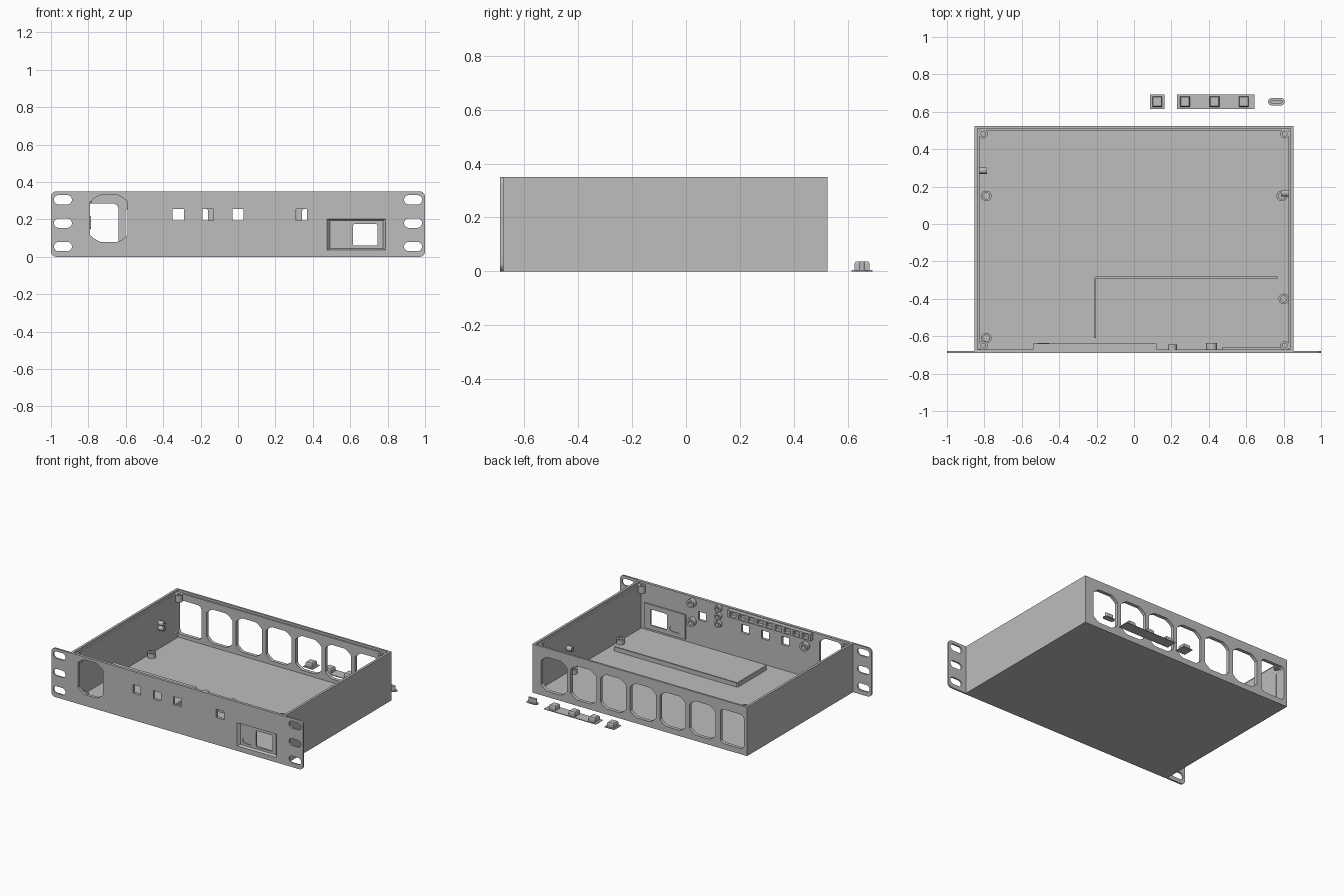
import bpy, bmesh, math

if "Cube" in bpy.data.objects:
    bpy.data.objects.remove(bpy.data.objects["Cube"])

GREY = bpy.data.materials.new("plain grey")
GREY.diffuse_color = (0.51, 0.51, 0.51, 1)
GREY.use_nodes = True
GREY.node_tree.nodes["Principled BSDF"].inputs["Base Color"].default_value = GREY.diffuse_color


def finish(bm, name):
    bmesh.ops.recalc_face_normals(bm, faces=bm.faces)
    me = bpy.data.meshes.new(name)
    bm.to_mesh(me)
    bm.free()
    ob = bpy.data.objects.new(name, me)
    bpy.context.collection.objects.link(ob)
    me.materials.append(GREY)
    return ob


def prism(bm, pts, a, b, axis="y", scale_b=1.0):
    """Extrude a 2D outline from a to b along an axis (scale_b tapers the end)."""
    cx = sum(p[0] for p in pts) / len(pts)
    cy = sum(p[1] for p in pts) / len(pts)
    place = {"x": lambda u, v, w: (w, u, v), "y": lambda u, v, w: (u, w, v),
             "z": lambda u, v, w: (u, v, w)}[axis]
    lo = [bm.verts.new(place(u, v, a)) for u, v in pts]
    hi = [bm.verts.new(place(cx + (u - cx) * scale_b, cy + (v - cy) * scale_b, b)) for u, v in pts]
    n = len(pts)
    bm.faces.new(lo)
    bm.faces.new(hi[::-1])
    for i in range(n):
        bm.faces.new((lo[i], hi[i], hi[(i + 1) % n], lo[(i + 1) % n]))


def rect(u0, u1, v0, v1):
    return [(u0, v0), (u1, v0), (u1, v1), (u0, v1)]


def rounded(u0, u1, v0, v1, r, seg=6):
    pts = []
    for cu, cv, s in ((u1 - r, v1 - r, 0), (u0 + r, v1 - r, 1), (u0 + r, v0 + r, 2), (u1 - r, v0 + r, 3)):
        for i in range(seg + 1):
            t = (s + i / seg) * math.pi / 2
            pts.append((cu + r * math.cos(t), cv + r * math.sin(t)))
    return [p for i, p in enumerate(pts) if math.dist(p, pts[i - 1]) > 1e-5]


def circle(u, v, r, n=20):
    return [(u + r * math.cos(i * math.tau / n), v + r * math.sin(i * math.tau / n)) for i in range(n)]


def fan_shape(u, v, w, h, r=0.133):
    """Circle with its four sides cut flat."""
    a, b = w / 2, h / 2
    pts = []
    t1, t2 = math.acos(a / r), math.asin(b / r)
    for q in range(4):
        for i in range(7):
            k = i if q % 2 == 0 else 6 - i
            t = t1 + (t2 - t1) * k / 6
            su, sv = ((1, 1), (-1, 1), (-1, -1), (1, -1))[q]
            pts.append((u + su * r * math.cos(t), v + sv * r * math.sin(t)))
    return pts


def cut(ob, *prisms):
    bm = bmesh.new()
    for p in prisms:
        prism(bm, *p)
    tool = finish(bm, "cutter")
    mod = ob.modifiers.new("cut", "BOOLEAN")
    mod.operation, mod.solver, mod.object = "DIFFERENCE", "EXACT", tool
    bpy.context.view_layer.objects.active = ob
    bpy.ops.object.modifier_apply(modifier=mod.name)
    bpy.data.objects.remove(tool)


def part(name, *prisms):
    bm = bmesh.new()
    for p in prisms:
        prism(bm, *p)
    return finish(bm, name)


def boss(name, u, v, r, a, b, axis, hole=0.5):
    """Screw boss with a blind hole opening at end b."""
    ob = part(name, (circle(u, v, r), a, b, axis))
    d = 1 if b > a else -1
    cut(ob, (circle(u, v, r * hole), b - (b - a) * 0.8, b + d * 0.01, axis))


# openings shared by the front panel and the front wall
front_holes = [(fan_shape(-0.69, 0.205, 0.20, 0.25), -0.72, -0.64),
               (rect(0.475, 0.79, 0.035, 0.203), -0.72, -0.64)]
front_holes += [(rect(x - 0.03, x + 0.03, 0.195, 0.255), -0.72, -0.64) for x in (-0.32, -0.16, 0, 0.34)]

# front rack panel with ear slots
panel = part("front_panel", (rounded(-1, 1, 0, 0.35, 0.03), -0.69, -0.678))
slots = [(rounded(s * 0.936 - 0.048, s * 0.936 + 0.048, z - 0.025, z + 0.025, 0.0249), -0.72, -0.64)
         for s in (-1, 1) for z in (0.055, 0.18, 0.305)]
cut(panel, *front_holes, *slots)

# open tray body with a lid ledge and fan openings in the back
body = part("case_body", (rect(-0.853, 0.853, -0.678, 0.525), 0, 0.35, "z"))
cut(body, (rect(-0.825, 0.825, -0.67, 0.50), 0.015, 0.4, "z"))
cut(body, (rect(-0.836, 0.836, -0.67, 0.511), 0.335, 0.4, "z"))
cut(body, *front_holes)
cut(body, *[(fan_shape(0.682 - 0.236 * i, 0.163, 0.205, 0.245), 0.45, 0.6) for i in range(6)],
    (rounded(-0.828, -0.64, 0.04, 0.286, 0.03), 0.45, 0.6))

# recessed display frame with a window and a blind slot
bezel = part("display_bezel", (rect(0.47, 0.795, 0.03, 0.208), -0.6895, -0.66))
cut(bezel, (rect(0.475, 0.79, 0.035, 0.203), -0.691, -0.672, "y", 0.9))
slot = rounded(0.508, 0.592, 0.06, 0.1, 0.0199)
cut(bezel, (rounded(0.615, 0.745, 0.06, 0.175, 0.008), -0.72, -0.64),
    (slot, -0.72, -0.667), (slot, -0.665, -0.64))

# lid screw posts in the corners
for x in (-0.806, 0.806):
    for y in (-0.65, 0.482):
        boss("corner_post", x, y, 0.024, 0.285, 0.335, "z")

# standoffs on the floor
for x, y in ((-0.79, 0.15), (0.79, 0.15), (0.80, -0.40), (-0.79, -0.61)):
    boss("floor_standoff", x, y, 0.028, 0.012, 0.05, "z", 0.6)

# bosses on the side walls
for z in (0.165, 0.2):
    boss("left_wall_boss", 0.285, z, 0.017, -0.83, -0.785, "x")
boss("right_wall_boss", 0.165, 0.19, 0.018, 0.83, 0.785, "x")

# bosses behind the front panel
for x, z, r, y in ((0.415, 0.31, 0.03, -0.637), (0.415, 0.175, 0.03, -0.637), (0.205, 0.325, 0.024, -0.645),
                   (0.205, 0.27, 0.024, -0.645), (0.205, 0.215, 0.024, -0.645), (-0.485, 0.24, 0.03, -0.637)):
    boss("panel_boss", x, z, r, -0.672, y, "y")

# light strip holder with a row of cells
holder = part("cell_holder", (rect(-0.54, 0.12, 0.295, 0.345), -0.672, -0.64))
cut(holder, *[(rect(-0.525 + i * 0.072, -0.475 + i * 0.072, 0.304, 0.336), -0.665, -0.6) for i in range(9)])

# L-shaped floor ridge
part("floor_ridge", ([(-0.214, -0.61), (-0.203, -0.61), (-0.203, -0.291), (0.77, -0.291), (0.77, -0.28),
                      (-0.205, -0.28), (-0.214, -0.289)], 0.012, 0.045, "z"))

# loose button caps lying behind the case
Y = 0.654


def cap(x):
    part("button_cap", (rect(x - 0.026, x + 0.026, Y - 0.028, Y + 0.028), 0.004, 0.028, "z"),
         (rect(x - 0.026, x + 0.026, Y - 0.028, Y + 0.028), 0.028, 0.036, "z", 0.85))


part("single_button_base", (rect(0.086, 0.163, Y - 0.039, Y + 0.039), 0, 0.005, "z"))
part("triple_button_base", (rect(0.231, 0.643, Y - 0.039, Y + 0.039), 0, 0.005, "z"))
for bx in (0.124, 0.273, 0.43, 0.587):
    cap(bx)
part("slot_button_base", (rounded(0.717, 0.805, Y - 0.02, Y + 0.02, 0.0199), 0, 0.005, "z"))
part("slot_button", (rounded(0.729, 0.793, Y - 0.009, Y + 0.009, 0.0089), 0.004, 0.036, "z"))
